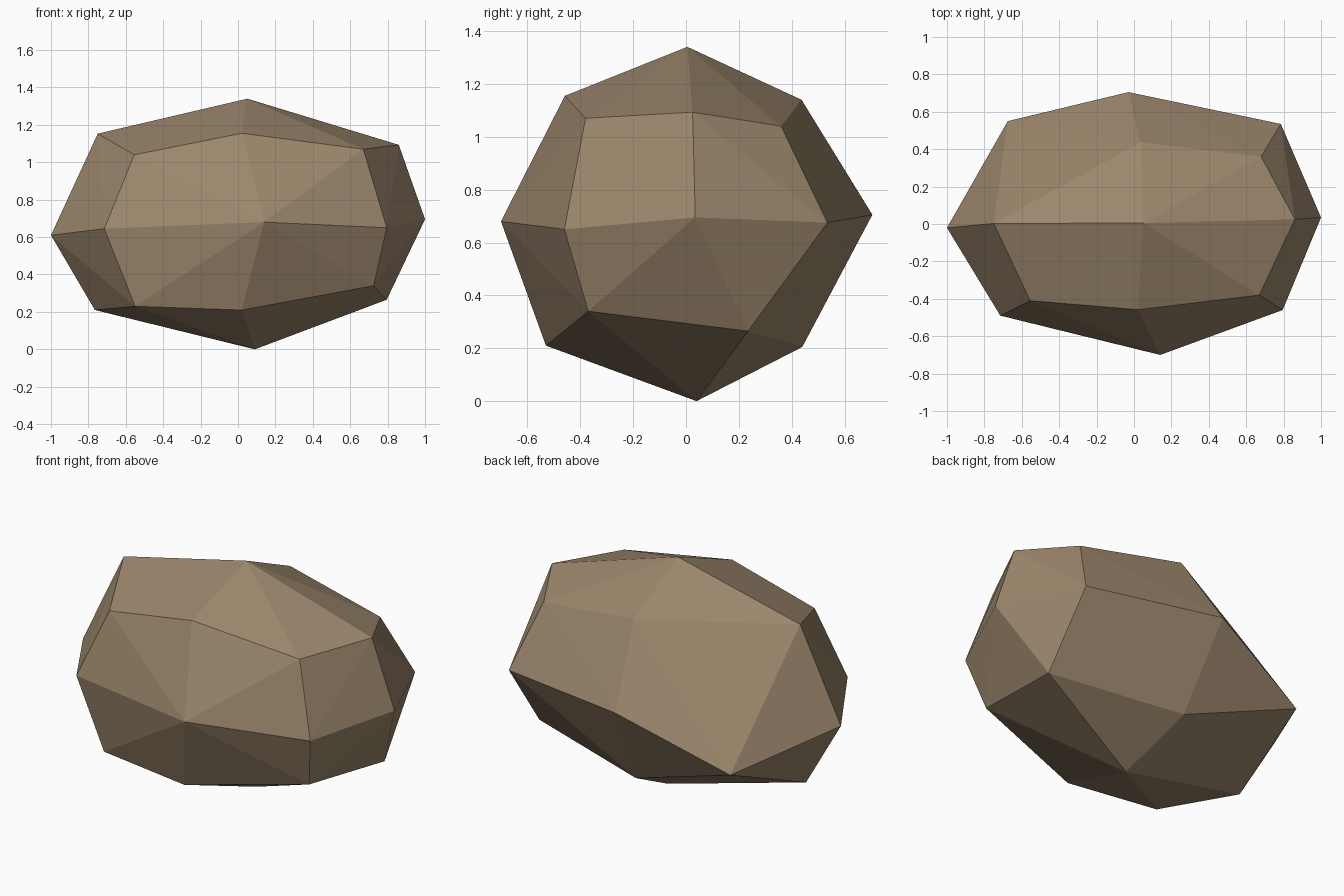
import bpy, bmesh

# Stone colour
stone = bpy.data.materials.new("warm brown stone")
stone.diffuse_color = (0.33, 0.24, 0.15, 1)

# Chipped corners of the boulder, in bands by height
underside = [(0.09, 0.04, 0.0), (0.02, -0.53, 0.21), (0.02, 0.44, 0.205),
             (-0.765, -0.03, 0.21), (-0.55, -0.467, 0.23),
             (0.795, 0.235, 0.265), (0.725, -0.37, 0.34)]
waist = [(0.14, -0.70, 0.68), (0.795, -0.46, 0.65), (1.0, 0.035, 0.695),
         (0.785, 0.535, 0.675), (-0.03, 0.705, 0.705), (-0.675, 0.55, 0.45),
         (-1.0, -0.02, 0.61), (-0.715, -0.49, 0.645)]
crown = [(0.02, -0.458, 1.155), (0.67, -0.38, 1.07), (0.86, 0.025, 1.093),
         (0.68, 0.36, 1.04), (0.035, 0.437, 1.14), (-0.75, 0.003, 1.153),
         (-0.555, -0.41, 1.04), (0.05, 0.005, 1.34)]

# Stretch a flat-faced skin over the corners
bm = bmesh.new()
for p in underside + waist + crown:
    bm.verts.new(p)
bmesh.ops.convex_hull(bm, input=bm.verts[:])
bmesh.ops.recalc_face_normals(bm, faces=bm.faces[:])
mesh = bpy.data.meshes.new("boulder")
bm.to_mesh(mesh)
bm.free()
mesh.materials.append(stone)
boulder = bpy.data.objects.new("boulder", mesh)
bpy.context.collection.objects.link(boulder)
